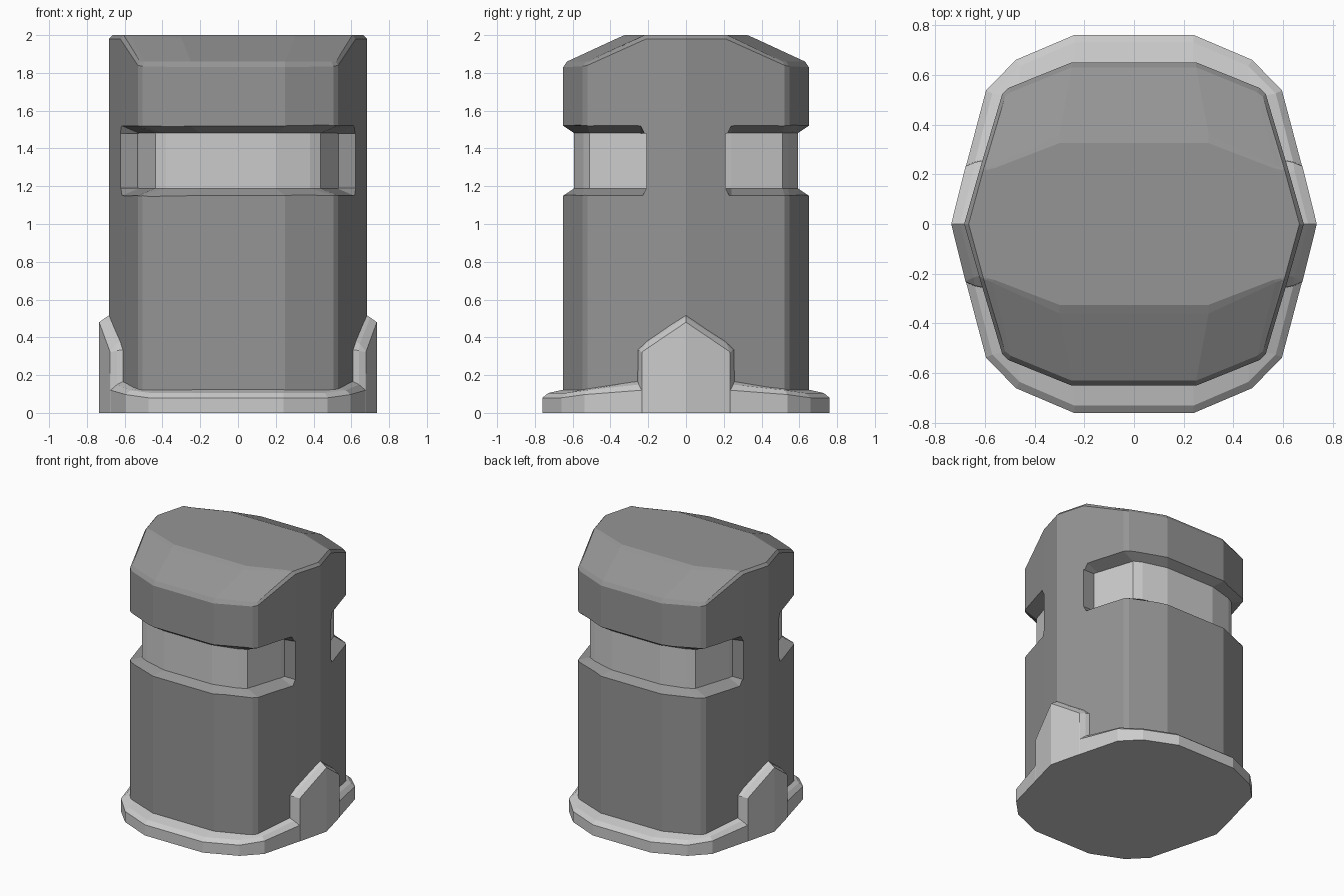
import bpy, bmesh

if "Cube" in bpy.data.objects:
    bpy.data.objects.remove(bpy.data.objects["Cube"])


def loft(name, rings, color=None):
    """Skin a list of equal-length closed rings and cap both ends."""
    bm = bmesh.new()
    rows = [[bm.verts.new(p) for p in r] for r in rings]
    n = len(rows[0])
    for a, b in zip(rows, rows[1:]):
        for i in range(n):
            j = (i + 1) % n
            bm.faces.new((a[i], a[j], b[j], b[i]))
    bm.faces.new(rows[0][::-1])
    bm.faces.new(rows[-1])
    bmesh.ops.remove_doubles(bm, verts=bm.verts, dist=0.0005)
    bmesh.ops.recalc_face_normals(bm, faces=bm.faces)
    me = bpy.data.meshes.new(name)
    bm.to_mesh(me)
    bm.free()
    ob = bpy.data.objects.new(name, me)
    bpy.context.collection.objects.link(ob)
    if color:
        mat = bpy.data.materials.new(name + "_grey")
        mat.diffuse_color = (color, color, color, 1)
        mat.use_nodes = True
        mat.node_tree.nodes["Principled BSDF"].inputs["Base Color"].default_value = mat.diffuse_color
        me.materials.append(mat)
    return ob


def full(quarter):
    """Mirror a quarter plan (from +x round to +y) into a whole ring."""
    half = quarter + [(-x, y, z) for x, y, z in reversed(quarter)]
    return half + [(-x, -y, z) for x, y, z in half]


def flat(plan, z):
    return full([(x, y, z) for x, y in plan])


# Main body with sloped roof
plan = [(.683, 0), (.623, .21), (.53, .522), (.505, .547), (.25, .65)]
edge_z = [1.98, 1.98, 1.84, 1.835, 1.83]
eave = [(.665, 0, 2), (.605, .22, 2), (.518, .512, 1.86), (.495, .53, 1.86), (.25, .63, 1.86)]
ridge = [(.665, 0, 2), (.605, .22, 2), (.595, .225, 1.998), (.57, .235, 1.995), (.3, .36, 1.985)]
top = [(.66, 0, 2), (.6, .215, 2), (.59, .218, 2), (.56, .225, 2), (.3, .325, 2)]
body = loft("body", [
    flat(plan, .02),
    full([(x, y, z) for (x, y), z in zip(plan, edge_z)]),
    full(eave), full(ridge), full(top)], .3)

# Front and back slots with flared edges
inner = [(.53, .21), (.522, .24), (.435, .51), (.38, .54), (.2, .59)]
outer = [(.623, .21), (.614, .24), (.53, .522), (.505, .547), (.25, .65)]
flare = [0, .04, .04, .04, .04]
for side, label in ((-1, "front"), (1, "back")):
    sections = []
    for (ix, iy), (ox, oy), f in zip(inner, outer, flare):
        k = 1.5
        ex, ey, e = ix + (ox - ix) * k, iy + (oy - iy) * k, f * k
        sections.append([(ix, side * iy, 1.19), (ex, side * ey, 1.19 - e),
                         (ex, side * ey, 1.48 + e), (ix, side * iy, 1.48)])
    sections += [[(-x, y, z) for x, y, z in s] for s in reversed(sections)]
    cutter = loft(label + "_slot_cutter", sections)
    cutter.hide_render = True
    cutter.hide_viewport = True
    mod = body.modifiers.new(label + "_slot", 'BOOLEAN')
    mod.operation = 'DIFFERENCE'
    mod.solver = 'EXACT'
    mod.object = cutter

# Light band at the bottom of the slots
band = [(x * 1.004, y * 1.004) for x, y in inner]
loft("slot_band", [flat(band, 1.188), flat(band, 1.482)])

# Base skirt with pointed side shields: outer edge, bevel edge, edge against body
skirt = [(.735, 0, .48), (.678, .23, .325), (.678, .232, .32), (.675, .235, .12),
         (.595, .537, .097), (.475, .66, .08), (.24, .76, .08)]
bevel = [(.70, 0, .505), (.645, .215, .365), (.64, .248, .33), (.64, .25, .15),
         (.57, .525, .12), (.46, .635, .105), (.24, .73, .105)]
seat = [(.67, 0, .525), (.61, .205, .385), (.605, .255, .335), (.605, .257, .168),
        (.52, .515, .13), (.46, .55, .125), (.24, .64, .125)]
loft("base_skirt", [flat([(x, y) for x, y, z in skirt], 0),
                    full(skirt), full(bevel), full(seat),
                    flat([(x * .9, y * .9) for x, y, z in seat], .1)])
